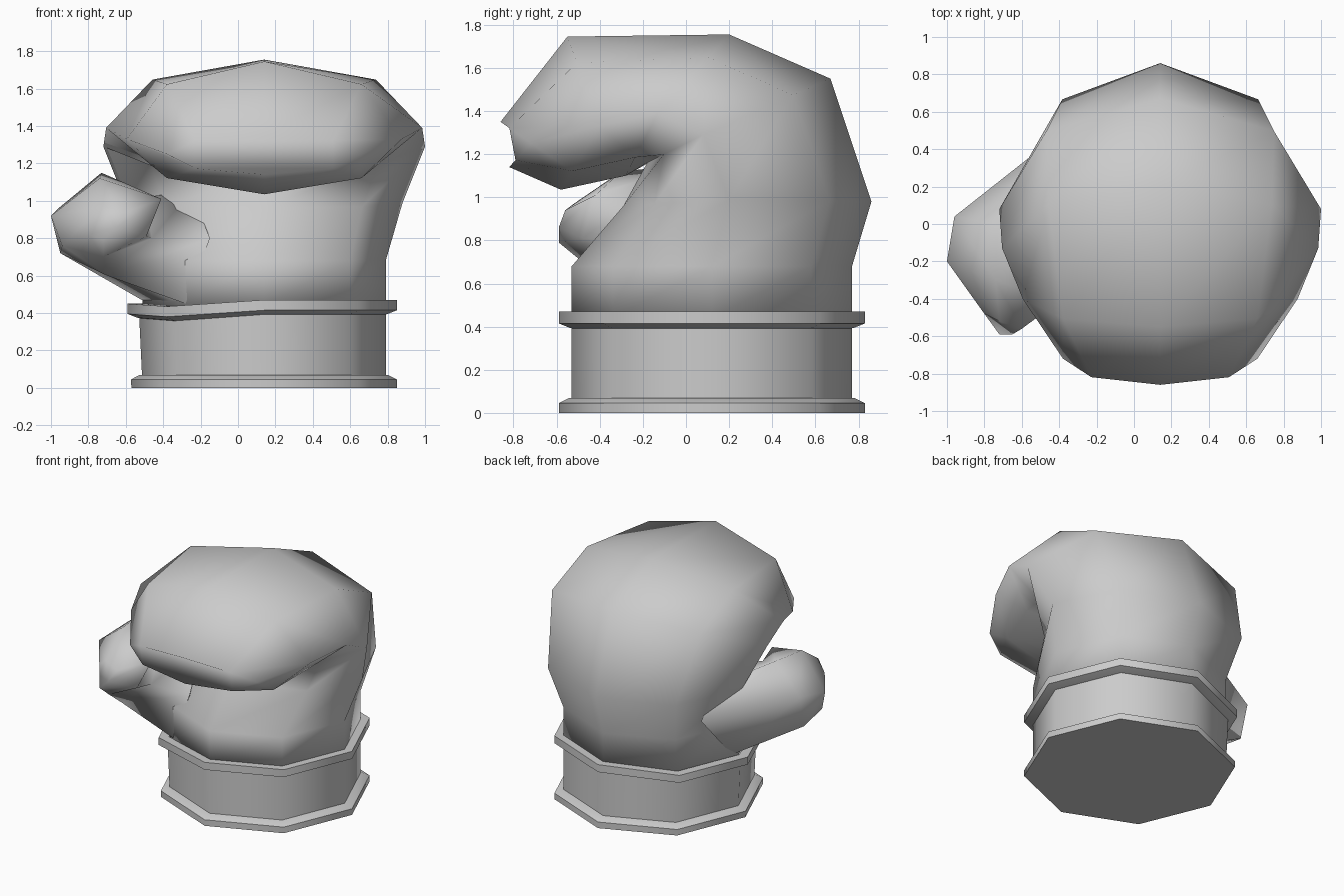
import bpy, bmesh, math

if "Cube" in bpy.data.objects:
    bpy.data.objects.remove(bpy.data.objects["Cube"])

CX, CY, SIDES = 0.14, 0.12, 8


def loft(name, rings, angle, cap=True, closed=False):
    """Skin a list of equal-length point rings into one mesh."""
    bm = bmesh.new()
    loops = [[bm.verts.new(p) for p in ring] for ring in rings]
    pairs = list(zip(loops, loops[1:]))
    if closed:
        pairs.append((loops[-1], loops[0]))
    for a, b in pairs:
        n = len(a)
        for i in range(n):
            j = (i + 1) % n
            bm.faces.new((a[i], a[j], b[j], b[i]))
    if cap and not closed:
        bm.faces.new(loops[0])
        bm.faces.new(loops[-1])
    bmesh.ops.recalc_face_normals(bm, faces=bm.faces[:])
    mesh = bpy.data.meshes.new(name)
    bm.to_mesh(mesh)
    bm.free()
    ob = bpy.data.objects.new(name, mesh)
    bpy.context.collection.objects.link(ob)
    bpy.ops.object.select_all(action='DESELECT')
    ob.select_set(True)
    bpy.context.view_layer.objects.active = ob
    bpy.ops.object.shade_smooth_by_angle(angle=math.radians(angle))
    return ob


def octagon(r, z):
    """Cuff ring; the thumb side sags slightly towards the top."""
    pts = []
    for i in range(SIDES):
        a = 2 * math.pi * i / SIDES
        x, y = CX + r * math.cos(a), CY + r * math.sin(a)
        sag = 0
        if x < CX - 0.1:
            sag = (0.035 if y < CY - 0.1 else 0.02) * min(z / 0.4, 1) if z > 0.1 else 0
            x -= 0.02 * min(z / 0.4, 1)
        pts.append((x, y, z - sag))
    return pts


def section(outer, side, inner, w):
    """Glove section through back, side and palm points in the y-z plane."""
    pts = []
    for i in range(SIDES):
        a = 2 * math.pi * i / SIDES
        s = math.sin(a)
        end = outer if s >= 0 else inner
        y = side[0] + abs(s) * (end[0] - side[0])
        z = side[1] + abs(s) * (end[1] - side[1])
        pts.append((CX + w * math.cos(a), y, z))
    return pts


# cuff and its two trim bands
loft("cuff", [octagon(0.65, z) for z in (0.0, 0.44)], 50)
loft("lower_trim", [octagon(r, z) for r, z in
     ((0.64, 0), (0.71, 0), (0.71, 0.045), (0.66, 0.07), (0.64, 0.07))], 50, closed=True)
loft("upper_trim", [octagon(r, z) for r, z in
     ((0.64, 0.39), (0.66, 0.395), (0.71, 0.415), (0.71, 0.47), (0.64, 0.47))], 50, closed=True)

# padded hand curling forward into a fist
hand = [
    ((0.77, 0.44), (0.12, 0.44), (-0.53, 0.44), 0.65),
    ((0.77, 0.68), (0.12, 0.68), (-0.53, 0.68), 0.65),
    ((0.86, 0.98), (0.20, 0.99), (-0.29, 0.96), 0.74),
    ((0.67, 1.55), (0.08, 1.29), (-0.18, 1.16), 0.86),
    ((0.20, 1.755), (-0.13, 1.39), (-0.28, 1.10), 0.845),
    ((-0.55, 1.745), (-0.40, 1.33), (-0.58, 1.035), 0.735),
    ((-0.86, 1.35), (-0.72, 1.25), (-0.82, 1.14), 0.52),
]
loft("hand_padding", [section(*h) for h in hand], 100)

# thumb: from inside the hand outwards, bending forward to the tip
thumb = [
    [(-0.44, 0.45, 0.80), (-0.46, 0.30, 1.02), (-0.25, -0.05, 1.05),
     (-0.15, -0.35, 0.80), (-0.28, -0.36, 0.45), (-0.48, 0.15, 0.45)],
    [(-0.96, 0.04, 0.96), (-0.73, 0.00, 1.15), (-0.50, -0.18, 1.02),
     (-0.46, -0.36, 0.80), (-0.70, -0.36, 0.60), (-0.95, -0.02, 0.72)],
    [(-1.00, -0.20, 0.92), (-0.74, -0.30, 1.12), (-0.41, -0.42, 1.01),
     (-0.49, -0.48, 0.81), (-0.72, -0.48, 0.70), (-0.94, -0.25, 0.76)],
    [(-0.80, -0.48, 0.90), (-0.72, -0.52, 0.97), (-0.60, -0.56, 0.94),
     (-0.65, -0.59, 0.86), (-0.72, -0.59, 0.79), (-0.80, -0.48, 0.82)],
]
loft("thumb", thumb, 100)
